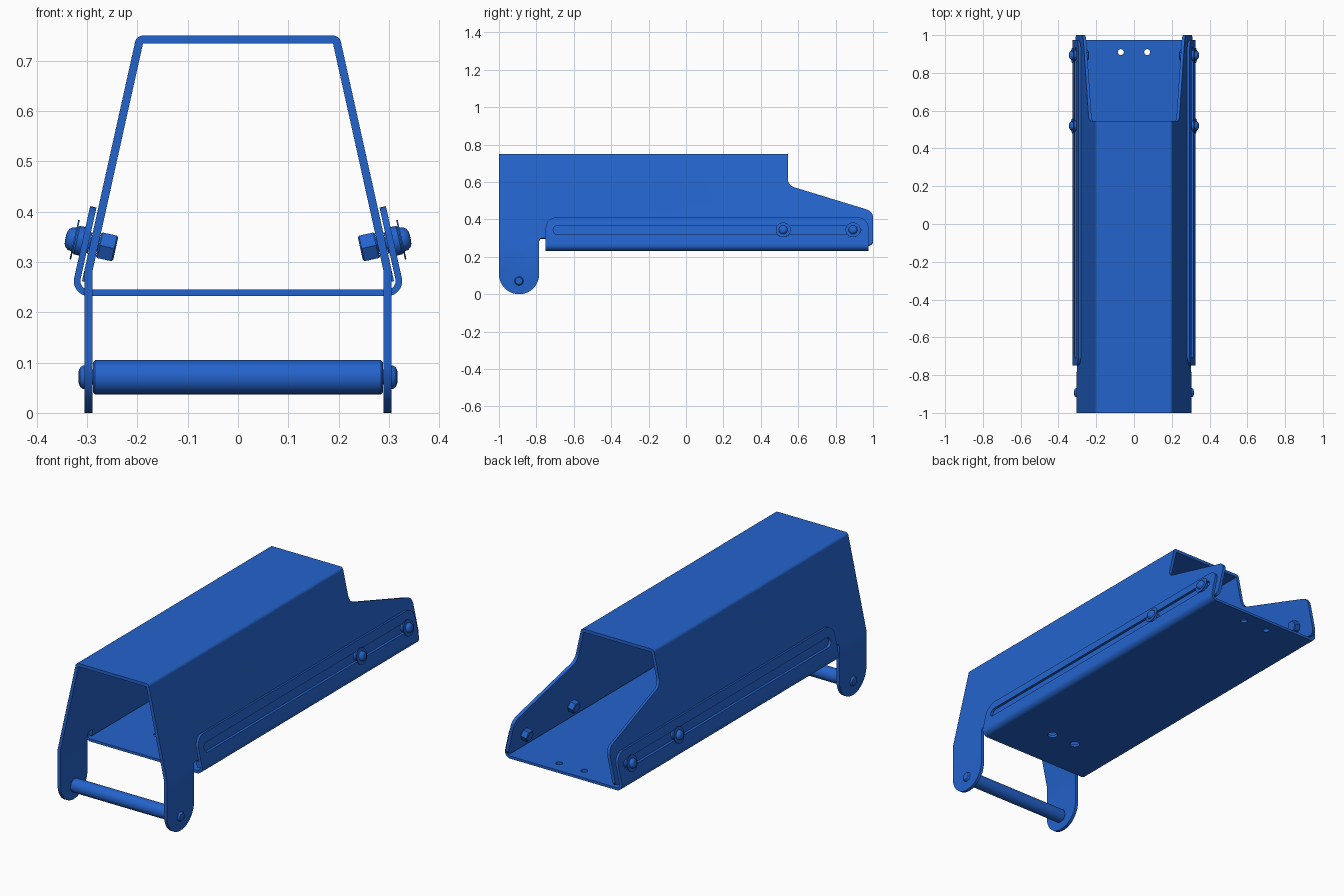
import bpy, bmesh, math
from mathutils import Vector, Matrix

if "Cube" in bpy.data.objects:
    bpy.data.objects.remove(bpy.data.objects["Cube"])

SLOPE = 0.222
blue = bpy.data.materials.new("blue_paint")
blue.diffuse_color = (0.017, 0.125, 0.6, 1)
blue.use_nodes = True
blue.node_tree.nodes["Principled BSDF"].inputs["Base Color"].default_value = blue.diffuse_color


def cover_x(z):
    return 0.305 - (z - 0.285) * SLOPE


def tray_x(z):
    return 0.294 + (0.411 - z) * SLOPE


def rounded(pts, n=8):
    """Fillet each (a, b, radius) corner of a closed polygon."""
    out = []
    for i, (a, b, r) in enumerate(pts):
        p = Vector((a, b))
        if r == 0:
            out.append(p)
            continue
        u = (Vector(pts[i - 1][:2]) - p).normalized()
        v = (Vector(pts[(i + 1) % len(pts)][:2]) - p).normalized()
        half = u.angle(v) / 2
        c = p + (u + v).normalized() * (r / math.sin(half))
        s = p + u * (r / math.tan(half)) - c
        e = p + v * (r / math.tan(half)) - c
        sweep = s.angle_signed(e)
        for k in range(n + 1):
            t = -sweep * k / n
            out.append(c + Vector((s.x * math.cos(t) - s.y * math.sin(t),
                                   s.x * math.sin(t) + s.y * math.cos(t))))
    return out


def add_object(name, bm):
    me = bpy.data.meshes.new(name)
    bm.to_mesh(me)
    bm.free()
    ob = bpy.data.objects.new(name, me)
    bpy.context.collection.objects.link(ob)
    return ob


def finish(ob, angle=30):
    """Apply modifiers, colour the part and smooth its curved faces."""
    bpy.context.view_layer.update()
    dg = bpy.context.evaluated_depsgraph_get()
    me = bpy.data.meshes.new_from_object(ob.evaluated_get(dg))
    ob.modifiers.clear()
    ob.data = me
    me.materials.clear()
    me.materials.append(blue)
    bpy.ops.object.select_all(action='DESELECT')
    ob.select_set(True)
    bpy.context.view_layer.objects.active = ob
    bpy.ops.object.shade_smooth_by_angle(angle=math.radians(angle))
    ob.modifiers.new("flat_normals", 'WEIGHTED_NORMAL').keep_sharp = True


def sheet(name, strip, y0, y1, panels, up, thickness):
    """Folded sheet: bent strip (x, z) plus side panels (y, z), both sides."""
    bm = bmesh.new()
    for s in (-1, 1):
        for p, q in zip(strip, strip[1:]):
            bm.faces.new([bm.verts.new(c) for c in (
                (s * p.x, y0, p.y), (s * p.x, y1, p.y),
                (s * q.x, y1, q.y), (s * q.x, y0, q.y))])
        for outline, fx in panels:
            bm.faces.new([bm.verts.new((s * fx(p.y), p.x, p.y)) for p in outline])
    bmesh.ops.remove_doubles(bm, verts=bm.verts, dist=1e-4)
    bmesh.ops.recalc_face_normals(bm, faces=bm.faces)
    flat = max(bm.faces, key=lambda f: abs(f.normal.z))
    if flat.normal.z * up < 0:
        bmesh.ops.reverse_faces(bm, faces=bm.faces)
    ob = add_object(name, bm)
    m = ob.modifiers.new("thickness", 'SOLIDIFY')
    m.thickness, m.offset, m.use_even_offset = thickness, -1, True
    return ob


def lathe(name, profile, n, origin, axis):
    """Revolve a (radius, height) profile about an axis, with capped ends."""
    bm = bmesh.new()
    rings = [[bm.verts.new((r * math.cos(2 * math.pi * k / n),
                            r * math.sin(2 * math.pi * k / n), h))
              for k in range(n)] for r, h in profile]
    for a, b in zip(rings, rings[1:]):
        for k in range(n):
            j = (k + 1) % n
            bm.faces.new((a[k], a[j], b[j], b[k]))
    bm.faces.new(rings[0][::-1])
    bm.faces.new(rings[-1])
    bmesh.ops.recalc_face_normals(bm, faces=bm.faces)
    rot = Vector(axis).to_track_quat('Z', 'Y').to_matrix().to_4x4()
    bm.transform(Matrix.Translation(origin) @ rot)
    return add_object(name, bm)


# Cover: folded hood with sloping sides, low rear wings and two front legs
strip = rounded([(0, 0.75, 0), (cover_x(0.75), 0.75, 0.016), (cover_x(0.3), 0.3, 0)])[:-1]
zt = strip[-1].y
side = rounded([(-1, zt, 0), (0.545, zt, 0), (0.545, 0.582, 0.045), (1, 0.443, 0.045),
                (1, 0.262, 0.025), (-0.745, 0.262, 0), (-0.745, 0.3, 0.014),
                (-0.785, 0.3, 0.014), (-0.785, 0.285, 0), (-1, 0.285, 0)])
leg = rounded([(-1, 0.285, 0), (-0.785, 0.285, 0), (-0.785, 0, 0.107), (-1, 0, 0.107)], 12)
finish(sheet("cover", strip, -1, 0.545,
             [(side, cover_x), (leg, lambda z: 0.305)], 1, 0.016))

# Tray: shallow channel wrapped around the lower edge of the cover
strip = rounded([(0, 0.232, 0), (tray_x(0.232), 0.232, 0.03), (tray_x(0.411), 0.411, 0)])[:-1]
zt = strip[-1].y
side = rounded([(-0.75, zt, 0), (-0.75, 0.411, 0.055), (0.975, 0.411, 0.055), (0.975, zt, 0)])
tray = sheet("tray", strip, -0.75, 0.975, [(side, tray_x)], -1, 0.013)

# Slot and hole cutters for the tray
cutters = []
bm = bmesh.new()
slot = rounded([(-0.71, 0.32, 0.0225), (0.935, 0.32, 0.0225),
                (0.935, 0.366, 0.0225), (-0.71, 0.366, 0.0225)])
face = bm.faces.new([bm.verts.new((-0.5, p.x, p.y)) for p in slot])
ext = bmesh.ops.extrude_face_region(bm, geom=[face])
bmesh.ops.translate(bm, vec=(1, 0, 0),
                    verts=[v for v in ext["geom"] if isinstance(v, bmesh.types.BMVert)])
bmesh.ops.recalc_face_normals(bm, faces=bm.faces)
cutters.append(add_object("slot_cutter", bm))
for x in (-0.07, 0.07):
    for y, r in ((0.91, 0.016), (-0.53, 0.024)):
        cutters.append(lathe("hole_cutter", [(r, 0.2), (r, 0.28)], 24, (x, y, 0), (0, 0, 1)))
for c in cutters:
    c.hide_render = True
    m = tray.modifiers.new("cut", 'BOOLEAN')
    m.operation, m.object, m.solver = 'DIFFERENCE', c, 'EXACT'
finish(tray)
for c in cutters:
    bpy.data.objects.remove(c)

# Slide bolts: domed head, washer and shank outside, hex nut inside
bolt = [(0.013, -0.066), (0.013, -0.016), (0.021, -0.016), (0.021, 0.0), (0.029, 0.0),
        (0.029, 0.011), (0.026, 0.014), (0.04, 0.014), (0.04, 0.017), (0.024, 0.017),
        (0.023, 0.024), (0.019, 0.03), (0.013, 0.033), (0.006, 0.034)]
nut = [(0.026, -0.068), (0.03, -0.065), (0.03, -0.036), (0.027, -0.033)]
for s in (-1, 1):
    for y in (0.52, 0.893):
        at, axis = (s * tray_x(0.341), y, 0.341), (s, 0, SLOPE)
        finish(lathe("slide_bolt", bolt, 32, at, axis))
        finish(lathe("hex_nut", nut, 6, at, axis))

# Front roller and the domed rod that holds it between the legs
centre = (0, -0.893, 0.071)
finish(lathe("roller", [(0.03, -0.288), (0.034, -0.284), (0.034, 0.284), (0.03, 0.288)],
             40, centre, (1, 0, 0)))
dome = [(0.015, 0.28), (0.015, 0.304), (0.024, 0.304), (0.023, 0.309), (0.019, 0.314), (0.011, 0.317)]
rod = [(r, -h) for r, h in dome[::-1]] + dome
finish(lathe("roller_rod", rod, 32, centre, (1, 0, 0)))
